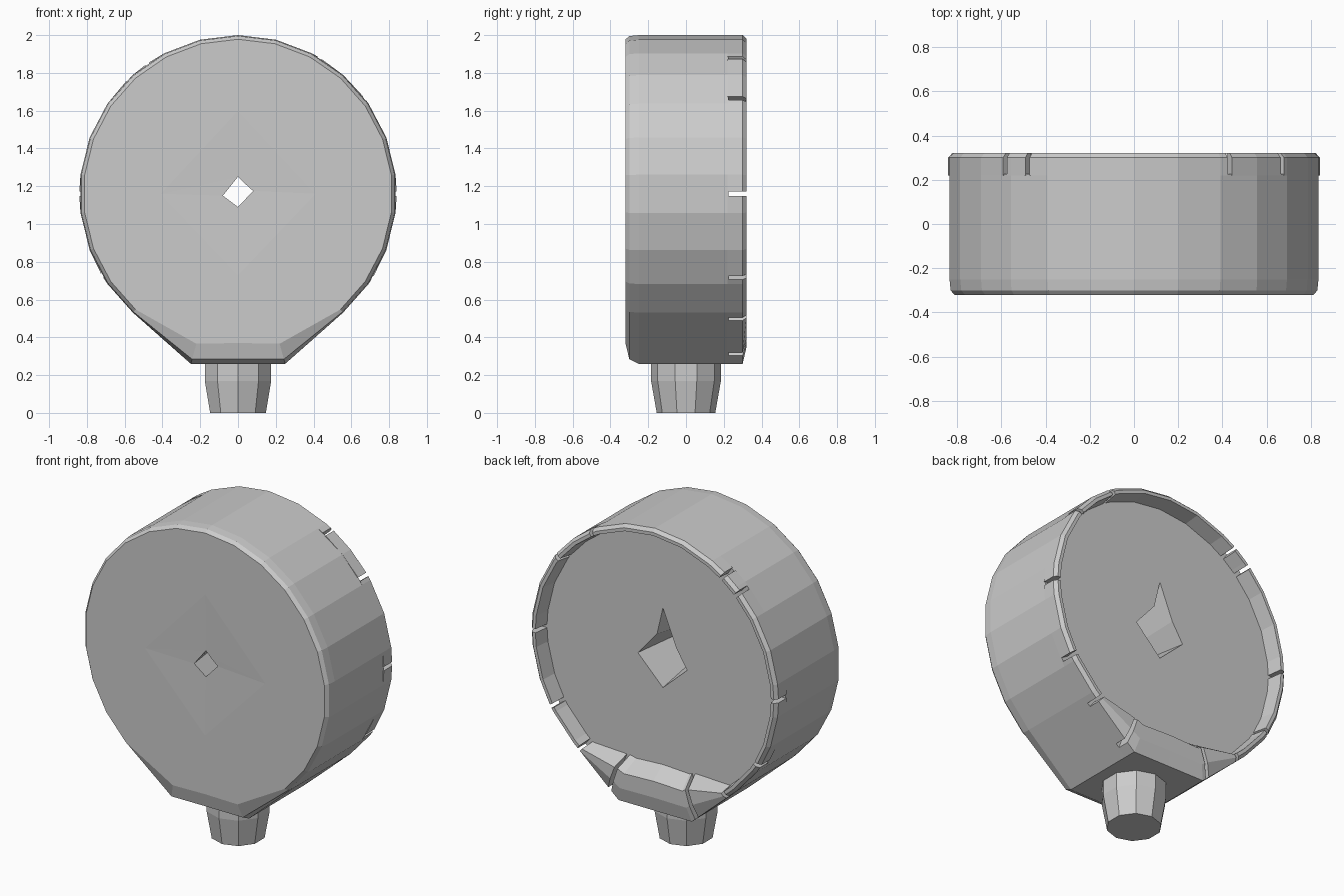
import bpy, bmesh
from math import sin, cos, pi, radians

if "Cube" in bpy.data.objects:
    bpy.data.objects.remove(bpy.data.objects["Cube"])

CZ, R = 1.16, 0.84            # dial centre height and radius
TANGENT = 48.5                # where the round outline turns into straight flanks
CORNER = -74.5                # bottom corners of the teardrop


def outline(deg, y, inset=0.0):
    """Point on the teardrop outline at an angle; insets grow near the flat base."""
    down = abs(((deg + 90 + 180) % 360) - 180)        # degrees away from straight down
    r = R
    if down < 90 - TANGENT:
        r = R / cos(radians(90 - TANGENT - down))
    r = min(r, 0.90 / cos(radians(down)) if down < 60 else r)
    grow = min(1, max(0, (cos(radians(down)) - 0.85) / 0.11))
    r -= inset * (1 + 4 * grow)
    return (r * cos(radians(deg)), y, CZ + r * sin(radians(deg)))


ANGLES = ([-90, CORNER] + [-TANGENT + i * (180 + 2 * TANGENT) / 20 for i in range(21)]
          + [180 - CORNER])


def new_object(name, bm):
    bmesh.ops.recalc_face_normals(bm, faces=bm.faces)
    mesh = bpy.data.meshes.new(name)
    bm.to_mesh(mesh)
    bm.free()
    obj = bpy.data.objects.new(name, mesh)
    bpy.context.collection.objects.link(obj)
    return obj


def add_loop(bm, pts):
    vs = [bm.verts.new(p) for p in pts]
    for a, b in zip(vs, vs[1:] + vs[:1]):
        bm.edges.new((a, b))
    return vs


def skin(bm, a, b):
    n = len(a)
    for i in range(n):
        j = (i + 1) % n
        bm.faces.new((a[i], a[j], b[j], b[i]))


def fill_between(bm, a, b):
    """Flat fill between an outer and an inner loop."""
    edges = []
    for vs in (a, b):
        edges += [bm.edges.get((p, q)) for p, q in zip(vs, vs[1:] + vs[:1])]
    bmesh.ops.triangle_fill(bm, use_beauty=True, use_dissolve=False, edges=edges,
                            normal=(0, -1, 0))


# Housing: teardrop drum with a tapered hole through the middle
bm = bmesh.new()
rings = [add_loop(bm, [outline(a, y, ins) for a in ANGLES])
         for y, ins in ((-0.32, 0.022), (-0.30, 0.005), (-0.25, 0), (0.225, 0))]
for a, b in zip(rings, rings[1:]):
    skin(bm, a, b)
dish = add_loop(bm, [(x, -0.32, CZ + z) for x, z in
                     ((0.41, 0), (0, 0.44), (-0.41, 0), (0, -0.43))])
small = add_loop(bm, [(x, -0.312, CZ + z) for x, z in
                      ((0.08, 0.015), (0.03, 0.06), (0, 0.09), (-0.04, 0.04),
                       (-0.08, -0.01), (0, -0.07))])
large = add_loop(bm, [(x, 0.225, CZ + z) for x, z in
                      ((0.17, 0), (0.04, 0.15), (0, 0.32), (-0.09, 0.1),
                       (-0.165, -0.02), (0, -0.17))])
fill_between(bm, rings[0], dish)
fill_between(bm, dish, small)
skin(bm, small, large)
fill_between(bm, rings[-1], large)
new_object("housing", bm)

# Back rim: raised lip broken into segments by narrow gaps
GAPS = [0, 37, 59, 125, 134, 180, 211, 234, 252, 290, 308, 328, 360]
SECTION = ((0.22, 0.0), (0.30, 0.0), (0.32, 0.018), (0.32, 0.038), (0.22, 0.052))
GAP = 0.8
bm = bmesh.new()
for start, end in zip(GAPS, GAPS[1:]):
    s, e = start + GAP, end - GAP
    inner = sorted(a % 360 for a in ANGLES if s + 0.5 < a % 360 < e - 0.5)
    prev = None
    for a in [s] + inner + [e]:
        cur = add_loop(bm, [outline(a, y, ins) for y, ins in SECTION])
        if prev:
            skin(bm, prev, cur)
        else:
            bm.faces.new(cur)
        prev = cur
    bm.faces.new(prev)
new_object("back_rim", bm)

# Stem: tapered low-poly foot under the housing
bm = bmesh.new()
SIDES = 10
levels = [add_loop(bm, [(r * cos(2 * pi * (i + 0.5) / SIDES),
                         r * sin(2 * pi * (i + 0.5) / SIDES), z)
                        for i in range(SIDES)])
          for z, r in ((0, 0.155), (0.17, 0.185), (0.265, 0.185))]
for a, b in zip(levels, levels[1:]):
    skin(bm, a, b)
bm.faces.new(levels[0])
bm.faces.new(levels[-1])
new_object("stem", bm)
